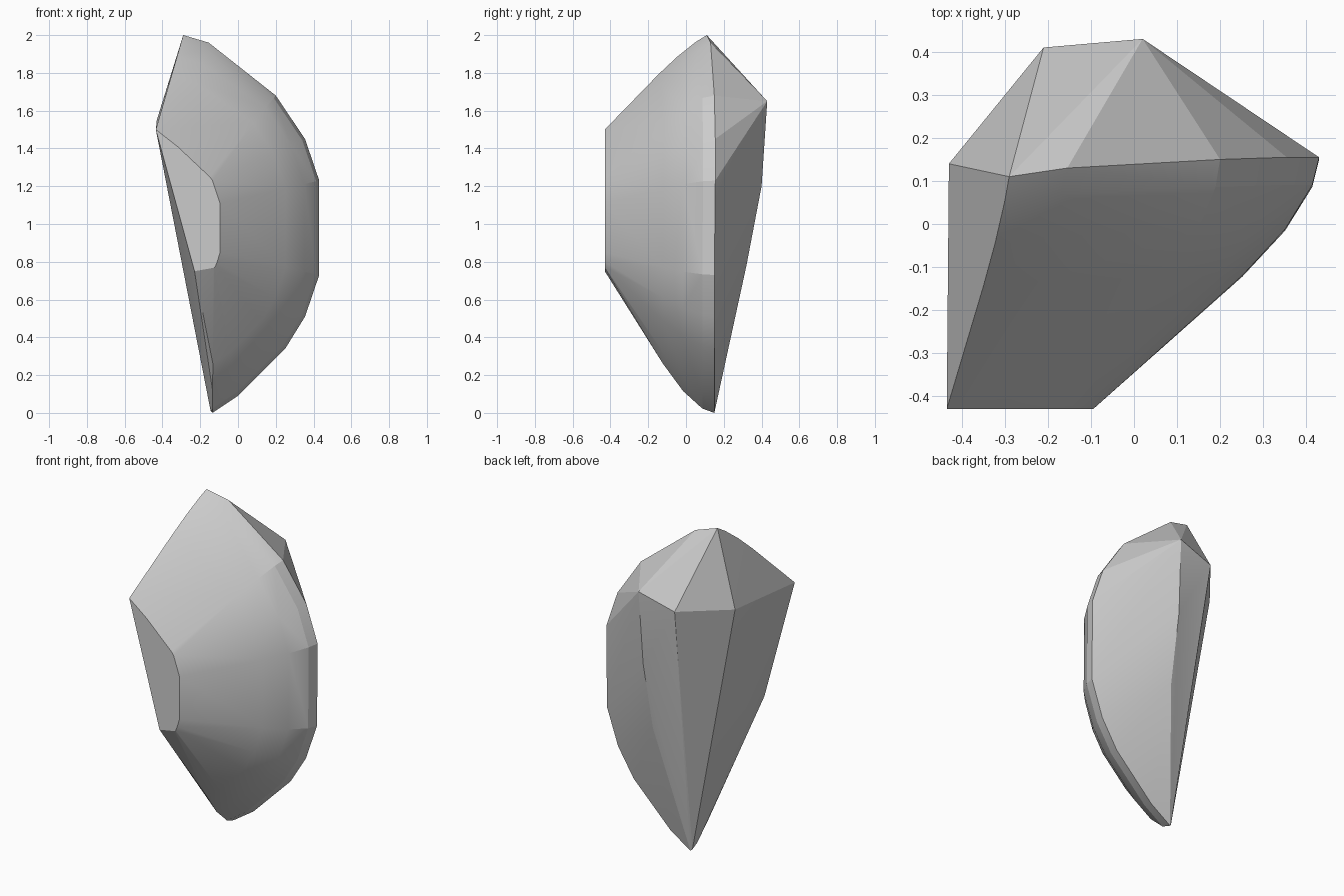
import bpy, bmesh, math
from mathutils import Vector

if "Cube" in bpy.data.objects:
    bpy.data.objects.remove(bpy.data.objects["Cube"])

FRONT_Y = -0.43

# Rim of the shard (x, y, z), the matching corner of the flat front facet (x, z),
# and how far the surface between them bulges (1 = full)
ribs = [
    ((-0.29, 0.11, 2.00), (-0.435, 1.50), 0.45),
    ((-0.155, 0.13, 1.96), (-0.32, 1.41), 0.6),
    ((0.20, 0.15, 1.68), (-0.15, 1.25), 1),
    ((0.355, 0.155, 1.45), (-0.135, 1.23), 1),
    ((0.43, 0.155, 1.23), (-0.095, 1.11), 1),
    ((0.43, 0.15, 0.73), (-0.095, 0.85), 1),
    ((0.355, 0.15, 0.51), (-0.11, 0.80), 1),
    ((0.25, 0.15, 0.34), (-0.12, 0.775), 1),
    ((0.00, 0.15, 0.09), (-0.125, 0.77), 1),
    ((-0.135, 0.15, 0.00), (-0.13, 0.768), 1),
]
# Steps along each rib: (outward fraction, depth fraction)
steps = [(0.66, 0.53), (0.85, 0.715), (0.97, 0.89)]

# Back corners, left corner, lower left corner of the front facet, blunt tip
points = [
    Vector(p) for p in (
        (-0.43, 0.14, 1.55), (-0.21, 0.41, 1.58), (0.02, 0.43, 1.65),
        (0.01, 0.40, 1.20), (0.00, 0.32, 0.78),
        (-0.23, FRONT_Y, 0.75), (-0.145, 0.145, 0.01),
    )
]
for rim, (fx, fz), bulge in ribs:
    rim, inner = Vector(rim), Vector((fx, FRONT_Y, fz))
    points += [rim, inner]
    for out, depth in steps:
        p = inner.lerp(rim, depth + (out - depth) * bulge)
        p.y = inner.y + (rim.y - inner.y) * depth
        points.append(p)

# Shard: convex hull of all the corners
bm = bmesh.new()
for p in points:
    bm.verts.new(p)
hull = bmesh.ops.convex_hull(bm, input=bm.verts)
loose = [v for v in bm.verts if not v.link_faces]
bmesh.ops.delete(bm, geom=loose, context='VERTS')
bmesh.ops.recalc_face_normals(bm, faces=bm.faces)
mesh = bpy.data.meshes.new("stone_shard")
bm.to_mesh(mesh)
bm.free()

shard = bpy.data.objects.new("stone_shard", mesh)
bpy.context.collection.objects.link(shard)
bpy.context.view_layer.objects.active = shard
shard.select_set(True)
bpy.ops.object.shade_smooth_by_angle(angle=math.radians(15))
